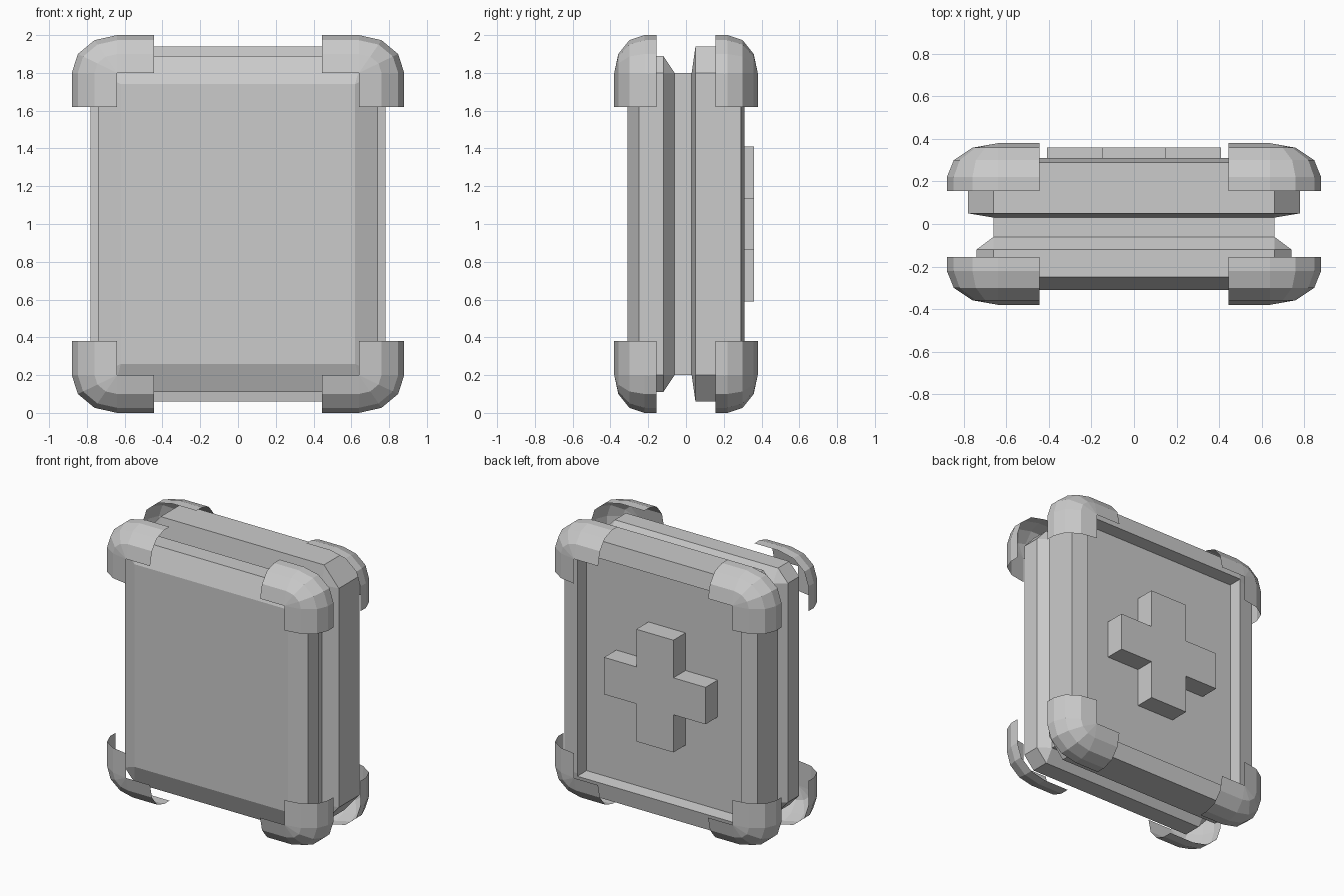
import bpy, bmesh
from math import sin, cos, radians

cube = bpy.data.objects.get("Cube")
if cube:
    bpy.data.objects.remove(cube, do_unlink=True)

GREY = (0.6, 0.6, 0.6, 1)
grey = bpy.data.materials.new("plain grey")
grey.use_nodes = True
grey.diffuse_color = GREY
grey.node_tree.nodes["Principled BSDF"].inputs["Base Color"].default_value = GREY

MID = 1.0            # height of the case centre
CX, CZ = 0.66, 0.8   # where the case corners start to be cut


def finish(name, bm, recalc=True):
    bmesh.ops.remove_doubles(bm, verts=bm.verts, dist=1e-4)
    if recalc:
        bmesh.ops.recalc_face_normals(bm, faces=bm.faces)
    mesh = bpy.data.meshes.new(name)
    bm.to_mesh(mesh)
    bm.free()
    mesh.materials.append(grey)
    obj = bpy.data.objects.new(name, mesh)
    bpy.context.collection.objects.link(obj)
    return obj


def outline(bm, y, w, h):
    """Rectangle of half size w, h with cut corners."""
    cx, cz = min(CX, w), min(CZ, h)
    quarter = [(w, cz), (cx, h)]
    pts = []
    for sx, sz in ((1, 1), (-1, 1), (-1, -1), (1, -1)):
        part = quarter if sx * sz > 0 else quarter[::-1]
        pts += [(sx * x, sz * z) for x, z in part]
    return [bm.verts.new((x, y, MID + z)) for x, z in pts]


def loft(name, sections):
    bm = bmesh.new()
    rings = [outline(bm, *s) for s in sections]
    for a, b in zip(rings, rings[1:]):
        for i in range(8):
            j = (i + 1) % 8
            bm.faces.new((a[i], a[j], b[j], b[i]))
    bm.faces.new(rings[0])
    bm.faces.new(rings[-1])
    bmesh.ops.dissolve_degenerate(bm, dist=1e-4, edges=bm.edges)
    return finish(name, bm)


# Case: front lid, waist groove, back shell and sunken back panel
loft("case", [
    (-0.31, 0.62, 0.74), (-0.25, 0.74, 0.89), (-0.12, 0.74, 0.89),
    (-0.06, 0.66, 0.8), (0.03, 0.66, 0.8), (0.05, 0.78, 0.94),
    (0.29, 0.78, 0.94), (0.31, 0.66, 0.82), (0.22, 0.65, 0.81)])

# Raised cross on the back panel
bm = bmesh.new()
corner = [(0.41, 0.135), (0.15, 0.135), (0.15, 0.41)]
pts = []
for sx, sz in ((1, 1), (-1, 1), (-1, -1), (1, -1)):
    part = corner if sx * sz > 0 else corner[::-1]
    pts += [(sx * x, sz * z) for x, z in part]
face = bm.faces.new([bm.verts.new((x, 0.21, MID + z)) for x, z in pts])
out = bmesh.ops.extrude_face_region(bm, geom=[face])
top = [v for v in out["geom"] if isinstance(v, bmesh.types.BMVert)]
bmesh.ops.translate(bm, verts=top, vec=(0, 0.15, 0))
finish("back_cross", bm)

# Corner guards: rounded open shells, swept round each corner
STEPS = [radians(a) for a in (0, 30, 60, 90)]
profile = [(1, 0.155)] + [(cos(a), 0.22 + 0.16 * sin(a)) for a in STEPS]
path = [(0.64, 0.62, 0)] + [(0.64, 0.8, a) for a in STEPS] + [(0.445, 0.8, STEPS[-1])]


def guard(name, sx, sy, sz):
    bm = bmesh.new()
    grid = [[bm.verts.new((sx * (x + 0.24 * r * cos(a)), sy * y,
                           MID + sz * (z + 0.2 * r * sin(a))))
             for r, y in profile] for x, z, a in path]
    for a, b in zip(grid, grid[1:]):
        for i in range(len(profile) - 1):
            quad = [a[i], a[i + 1], b[i + 1], b[i]]
            bm.faces.new(quad if sx * sy * sz < 0 else quad[::-1])
    bmesh.ops.dissolve_degenerate(bm, dist=1e-4, edges=bm.edges)
    finish(name, bm, recalc=False)


for sx, xn in ((1, "left"), (-1, "right")):
    for sy, yn in ((-1, "front"), (1, "back")):
        for sz, zn in ((1, "top"), (-1, "bottom")):
            guard(f"{yn}_{zn}_{xn}_guard", sx, sy, sz)
